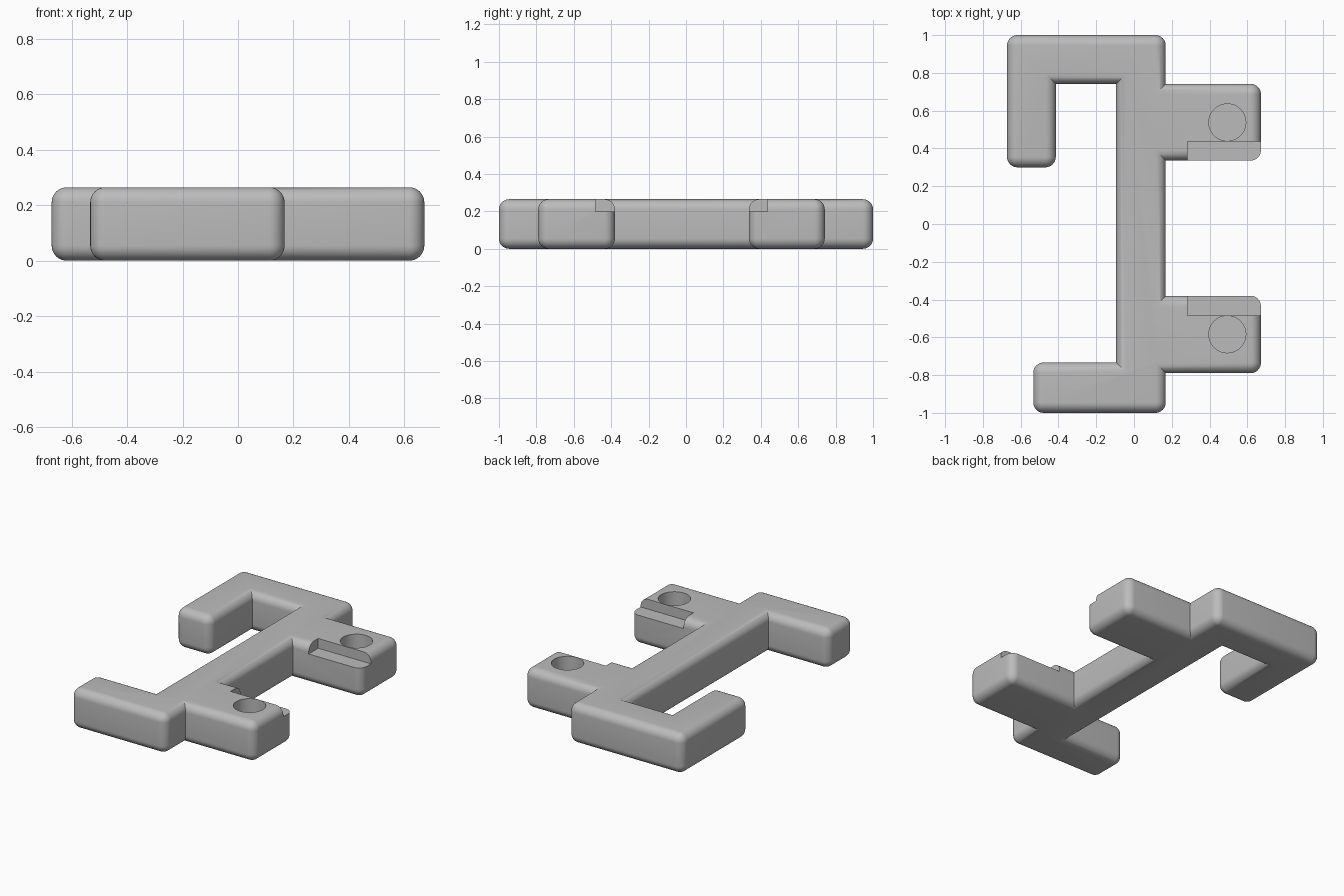
import bpy, bmesh, math
from mathutils import Vector

if "Cube" in bpy.data.objects:
    bpy.data.objects.remove(bpy.data.objects["Cube"])

H, R, K = 0.265, 0.055, 8   # height, edge radius, steps per quarter round

# Bracket outline, counter-clockwise
outline = [Vector(p) for p in (
    (-0.533, -1), (0.168, -1), (0.168, -0.79), (0.672, -0.79), (0.672, -0.38),
    (0.168, -0.38), (0.168, 0.336), (0.672, 0.336), (0.672, 0.742), (0.168, 0.742),
    (0.168, 1), (-0.672, 1), (-0.672, 0.30), (-0.414, 0.30), (-0.414, 0.742),
    (-0.094, 0.742), (-0.094, -0.733), (-0.533, -0.733))]

grey = bpy.data.materials.new("grey")
grey.diffuse_color = (0.5, 0.5, 0.5, 1)
grey.use_nodes = True
grey.node_tree.nodes["Principled BSDF"].inputs["Base Color"].default_value = grey.diffuse_color


def ring(inset):
    """Outline moved inward: outer corners rounded, inner corners mitred."""
    pts = []
    for i, p in enumerate(outline):
        a = (p - outline[i - 1]).normalized()
        b = (outline[(i + 1) % len(outline)] - p).normalized()
        inward = Vector((-a.y, a.x)) + Vector((-b.y, b.x))
        if a.cross(b) > 0:
            c, start = p + inward * R, math.atan2(-a.x, a.y)
            for k in range(K + 1):
                t = start + k * math.pi / 2 / K
                pts.append(c + (R - inset) * Vector((math.cos(t), math.sin(t))))
        else:
            pts.append(p + inward * inset)
    return pts


def new_object(name, bm):
    mesh = bpy.data.meshes.new(name)
    bm.to_mesh(mesh)
    bm.free()
    ob = bpy.data.objects.new(name, mesh)
    bpy.context.collection.objects.link(ob)
    mesh.materials.append(grey)
    return ob


# Body: rings stacked through the rounded bottom, the wall and the rounded top
arc = [k * math.pi / 2 / K for k in range(K + 1)]
levels = [(R - R * math.sin(t), R - R * math.cos(t)) for t in arc]
levels += [(inset, H - z) for inset, z in reversed(levels)]
bm = bmesh.new()
rings = [[bm.verts.new((p.x, p.y, z)) for p in ring(inset)] for inset, z in levels]
n = len(rings[0])
for low, high in zip(rings, rings[1:]):
    for i in range(n):
        j = (i + 1) % n
        bm.faces.new((low[i], low[j], high[j], high[i]))
bm.faces.new(rings[0][::-1])
bm.faces.new(rings[-1])
bmesh.ops.remove_doubles(bm, verts=bm.verts, dist=1e-5)
bmesh.ops.recalc_face_normals(bm, faces=bm.faces)
body = new_object("bracket_body", bm)


def cut(cutter):
    cutter.hide_render = True
    cutter.hide_set(True)
    mod = body.modifiers.new(cutter.name, 'BOOLEAN')
    mod.operation, mod.solver, mod.object = 'DIFFERENCE', 'EXACT', cutter


def box_cutter(name, lo, hi):
    bm = bmesh.new()
    bmesh.ops.create_cube(bm, size=1)
    for v in bm.verts:
        v.co = [l + (c + 0.5) * (h - l) for c, l, h in zip(v.co, lo, hi)]
    cut(new_object(name, bm))


def hole_cutter(name, x, y, floor):
    bm = bmesh.new()
    bmesh.ops.create_cone(bm, cap_ends=True, segments=48, radius1=0.098,
                          radius2=0.098, depth=0.4)
    bmesh.ops.translate(bm, verts=bm.verts, vec=(x, y, floor + 0.2))
    cut(new_object(name, bm))


# Blind round holes and open ledges in the two lugs
hole_cutter("upper_hole_cutter", 0.494, 0.538, 0.065)
hole_cutter("lower_hole_cutter", 0.494, -0.584, 0.065)
box_cutter("upper_ledge_cutter", (0.284, 0.25, 0.2), (0.8, 0.436, 0.4))
box_cutter("lower_ledge_cutter", (0.284, -0.484, 0.2), (0.8, -0.3, 0.4))

# Apply the cuts, then smooth the rounded edges
bpy.context.view_layer.update()
mesh = bpy.data.meshes.new_from_object(
    body.evaluated_get(bpy.context.evaluated_depsgraph_get()))
body.modifiers.clear()
body.data = mesh
for ob in list(bpy.data.objects):
    if ob != body:
        bpy.data.objects.remove(ob)
bpy.context.view_layer.objects.active = body
body.select_set(True)
bpy.ops.object.shade_smooth_by_angle(angle=math.radians(30))
